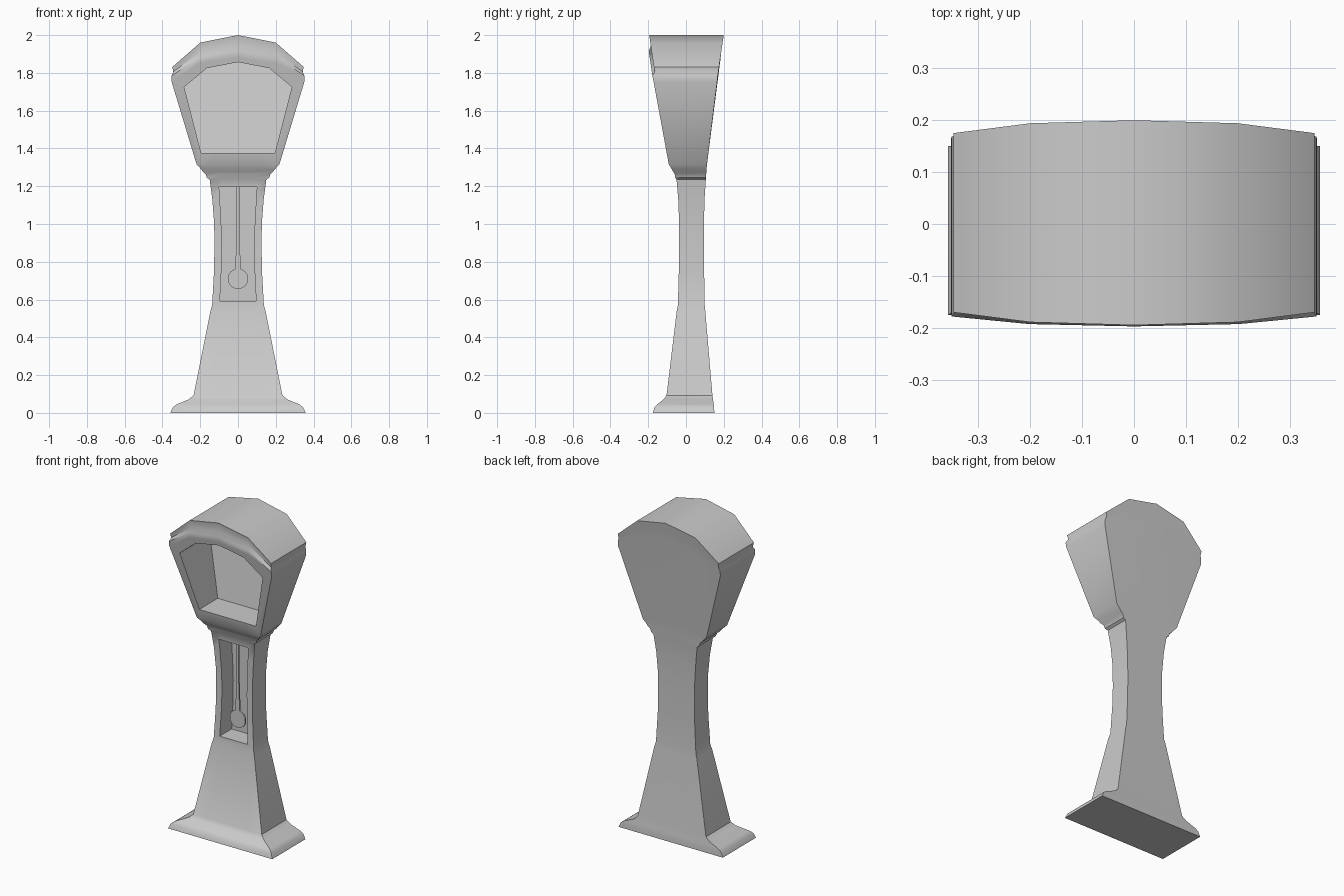
import bpy, bmesh, math

if "Cube" in bpy.data.objects:
    bpy.data.objects.remove(bpy.data.objects["Cube"])

SLOPE = 0.147  # outward lean of the hood, front and back


def finish(name, bm):
    bmesh.ops.recalc_face_normals(bm, faces=bm.faces)
    me = bpy.data.meshes.new(name)
    bm.to_mesh(me)
    bm.free()
    ob = bpy.data.objects.new(name, me)
    bpy.context.collection.objects.link(ob)
    return ob


def activate(ob):
    bpy.ops.object.select_all(action='DESELECT')
    ob.select_set(True)
    bpy.context.view_layer.objects.active = ob


def prism(name, pts, y_front, y_back):
    # outline in (x, z); the y limits are functions of z
    bm = bmesh.new()
    a = [bm.verts.new((x, y_front(z), z)) for x, z in pts]
    b = [bm.verts.new((x, y_back(z), z)) for x, z in pts]
    bm.faces.new(a)
    bm.faces.new(b)
    n = len(pts)
    for i in range(n):
        j = (i + 1) % n
        bm.faces.new((a[i], a[j], b[j], b[i]))
    return finish(name, bm)


def mirrored(half):
    return half + [(-x, z) for x, z in reversed(half) if x > 0]


# Case: (half width, z at the side, arch rise, front y, back y)
rows = [
    (.358, 0, 0, -.175, .15), (.345, .03, 0, -.167, .149),
    (.325, .045, 0, -.152, .147), (.26, .072, 0, -.118, .143),
    (.235, .093, 0, -.103, .14), (.146, .54, 0, -.049, .102),
    (.137, .57, 0, -.043, .099), (.127, .75, 0, -.038, .096),
    (.125, .87, 0, -.036, .095), (.126, 1.0, 0, -.036, .095),
    (.136, 1.13, 0, -.041, .098), (.150, 1.235, 0, -.05, .105),
    (.165, 1.245, 0, -.057, .106), (.172, 1.265, 0, -.06, .107),
    (.187, 1.277, 0, -.069, .108), (.195, 1.29, 0, -.075, .109),
    (.219, 1.315, 0, -.091, .111),
    (.352, 1.755, .125, -.172, .165), (.351, 1.785, .13, -.178, .168),
    (.343, 1.805, .14, -.165, .171), (.347, 1.832, .168, -.17, .175),
]
bm = bmesh.new()
grids = ([], [])
for w, z, rise, yf, yb in rows:
    for grid, y, s in ((grids[0], yf, -SLOPE), (grids[1], yb, SLOPE)):
        grid.append([bm.verts.new((w * u, y + s * rise * h, z + rise * h))
                     for u, h in ((-1, 0), (-.575, .765), (0, 1), (.575, .765), (1, 0))])
F, B = grids
for r in range(len(rows) - 1):
    for g in grids:
        for c in range(4):
            bm.faces.new((g[r][c], g[r][c + 1], g[r + 1][c + 1], g[r + 1][c]))
    for c in (0, 4):
        bm.faces.new((F[r][c], F[r + 1][c], B[r + 1][c], B[r][c]))
for r in (0, -1):
    for c in range(4):
        bm.faces.new((F[r][c], F[r][c + 1], B[r][c + 1], B[r][c]))
case = finish("clock_case", bm)

# Recesses: dial opening in the hood and pendulum window in the waist
dial = mirrored([(0, 1.857), (.165, 1.825), (.285, 1.725), (.195, 1.375)])
window = mirrored([(.1, 1.195), (.09, 1.03), (.085, .9), (.087, .77), (.096, .592)])
cutters = [
    prism("dial_cutter", dial, lambda z: -.5, lambda z: .08 + SLOPE * (z - 1.375)),
    prism("window_cutter", window, lambda z: -.5, lambda z: .075),
]
for cutter in cutters:
    cutter.hide_render = True
    mod = case.modifiers.new("recess", 'BOOLEAN')
    mod.operation = 'DIFFERENCE'
    mod.solver = 'EXACT'
    mod.object = cutter
    activate(case)
    bpy.ops.object.modifier_apply(modifier=mod.name)
    bpy.data.objects.remove(cutter)
activate(case)
bpy.ops.object.shade_smooth_by_angle(angle=math.radians(35))

# Pendulum: tapered rod and flat bob in one outline
bob = [(.055 * math.sin(a), .71 + .055 * math.cos(a))
       for a in (math.radians(15 + 30 * i) for i in range(12))]
prism("pendulum", [(-.007, 1.197), (.007, 1.197), (.008, .95)] + bob + [(-.008, .95)],
      lambda z: -.005, lambda z: .005)
